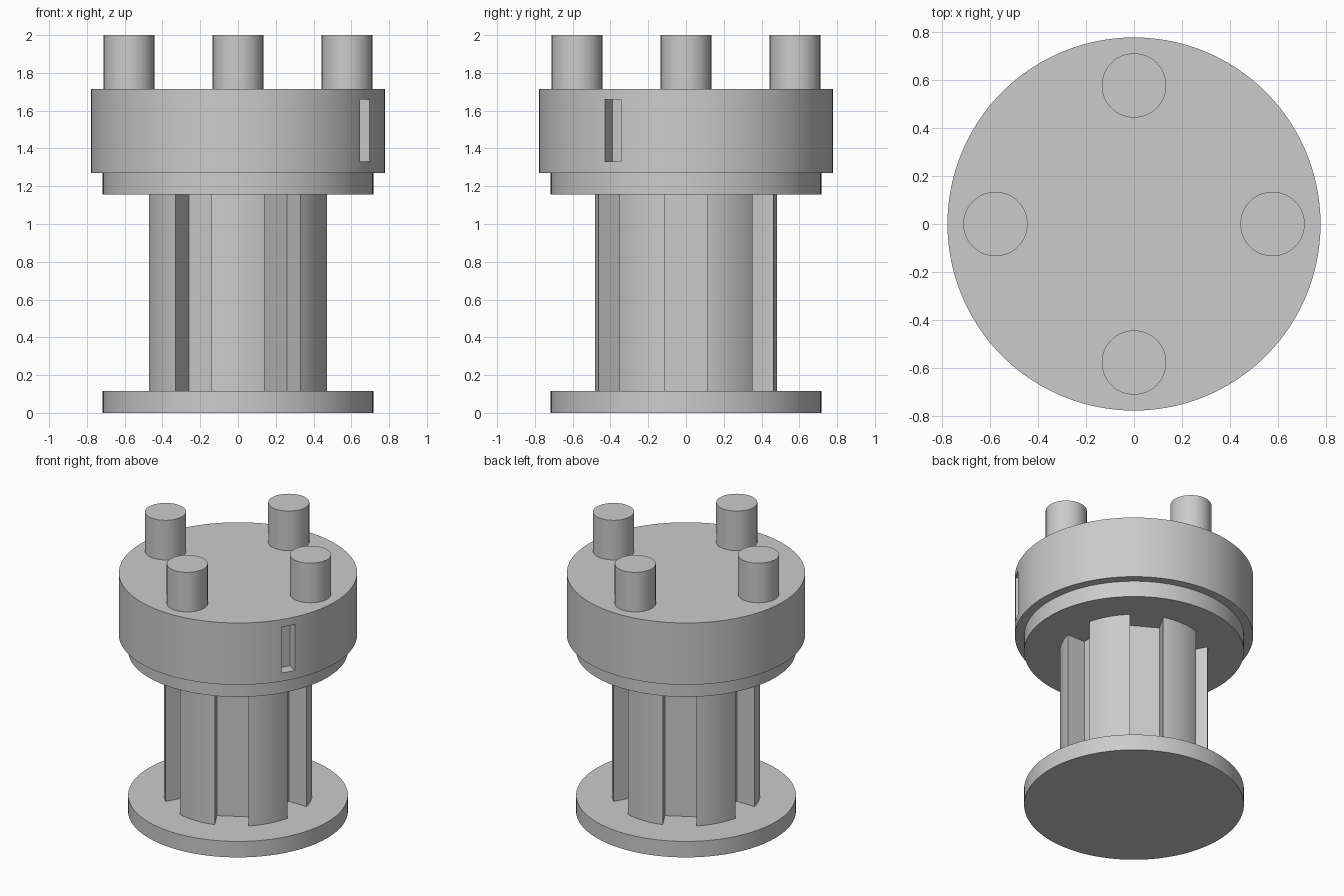
import bpy, bmesh
from math import sin, cos, asin, pi, radians, hypot
from mathutils import Matrix

cube = bpy.data.objects.get("Cube")
if cube:
    bpy.data.objects.remove(cube, do_unlink=True)

# Single plain metal colour
grey = bpy.data.materials.new("plain_grey")
grey.use_nodes = True
grey.diffuse_color = (0.6, 0.6, 0.6, 1)
grey.node_tree.nodes["Principled BSDF"].inputs["Base Color"].default_value = (0.6, 0.6, 0.6, 1)


def finish(obj):
    """Give a part its material and smooth its round sides."""
    if not obj.data.materials:
        obj.data.materials.append(grey)
    bpy.ops.object.select_all(action='DESELECT')
    obj.select_set(True)
    bpy.context.view_layer.objects.active = obj
    bpy.ops.object.shade_smooth_by_angle(angle=radians(25))


def prism(name, outline, z0, z1):
    """Extrude a closed counter-clockwise outline from z0 up to z1."""
    bm = bmesh.new()
    face = bm.faces.new([bm.verts.new((x, y, z0)) for x, y in outline])
    top = bmesh.ops.extrude_face_region(bm, geom=[face])["geom"]
    moved = [g for g in top if isinstance(g, bmesh.types.BMVert)]
    bmesh.ops.translate(bm, verts=moved, vec=(0, 0, z1 - z0))
    bmesh.ops.recalc_face_normals(bm, faces=bm.faces)
    mesh = bpy.data.meshes.new(name)
    bm.to_mesh(mesh)
    bm.free()
    obj = bpy.data.objects.new(name, mesh)
    bpy.context.collection.objects.link(obj)
    finish(obj)
    return obj


def circle(radius, sides=96, cx=0, cy=0):
    return [(cx + radius * cos(2 * pi * i / sides), cy + radius * sin(2 * pi * i / sides))
            for i in range(sides)]


def slotted_circle(radius, floor, half_width, count, steps=12):
    """Circle with evenly spaced, parallel-sided, flat-bottomed slots."""
    points = []
    pitch = 2 * pi / count
    edge = asin(half_width / radius)
    inner, spread = hypot(floor, half_width), asin(half_width / hypot(floor, half_width))
    for k in range(count):
        a = k * pitch
        points += [(inner * cos(a + s), inner * sin(a + s)) for s in (-spread, spread)]
        for i in range(steps + 1):
            t = a + edge + (pitch - 2 * edge) * i / steps
            points.append((radius * cos(t), radius * sin(t)))
    return points


# Flanges and the six-slot core between them
prism("bottom_flange", circle(0.717), 0, 0.115)
prism("slotted_core", slotted_circle(0.483, 0.33, 0.11, 6), 0.115, 1.155)
prism("top_flange", circle(0.717), 1.155, 1.27)

# Head with one upright rectangular pocket in its side
head = prism("head", circle(0.777, 120), 1.27, 1.715)
cutter = prism("pocket_cutter", [(0.695, -0.049), (0.9, -0.049), (0.9, 0.049), (0.695, 0.049)],
               1.33, 1.66)
cutter.data.transform(Matrix.Rotation(radians(-30), 4, 'Z'))
cutter.hide_render = True
cut = head.modifiers.new("pocket", 'BOOLEAN')
cut.operation = 'DIFFERENCE'
cut.solver = 'EXACT'
cut.object = cutter
bpy.ops.object.select_all(action='DESELECT')
head.select_set(True)
bpy.context.view_layer.objects.active = head
bpy.ops.object.modifier_move_to_index(modifier=cut.name, index=0)
bpy.ops.object.modifier_apply(modifier=cut.name)
bpy.data.objects.remove(cutter, do_unlink=True)
finish(head)

# Four round pegs on the head
for name, x, y in (("left_peg", 1, 0), ("back_peg", 0, 1), ("right_peg", -1, 0), ("front_peg", 0, -1)):
    prism(name, circle(0.134, 64, 0.577 * x, 0.577 * y), 1.715, 2)
